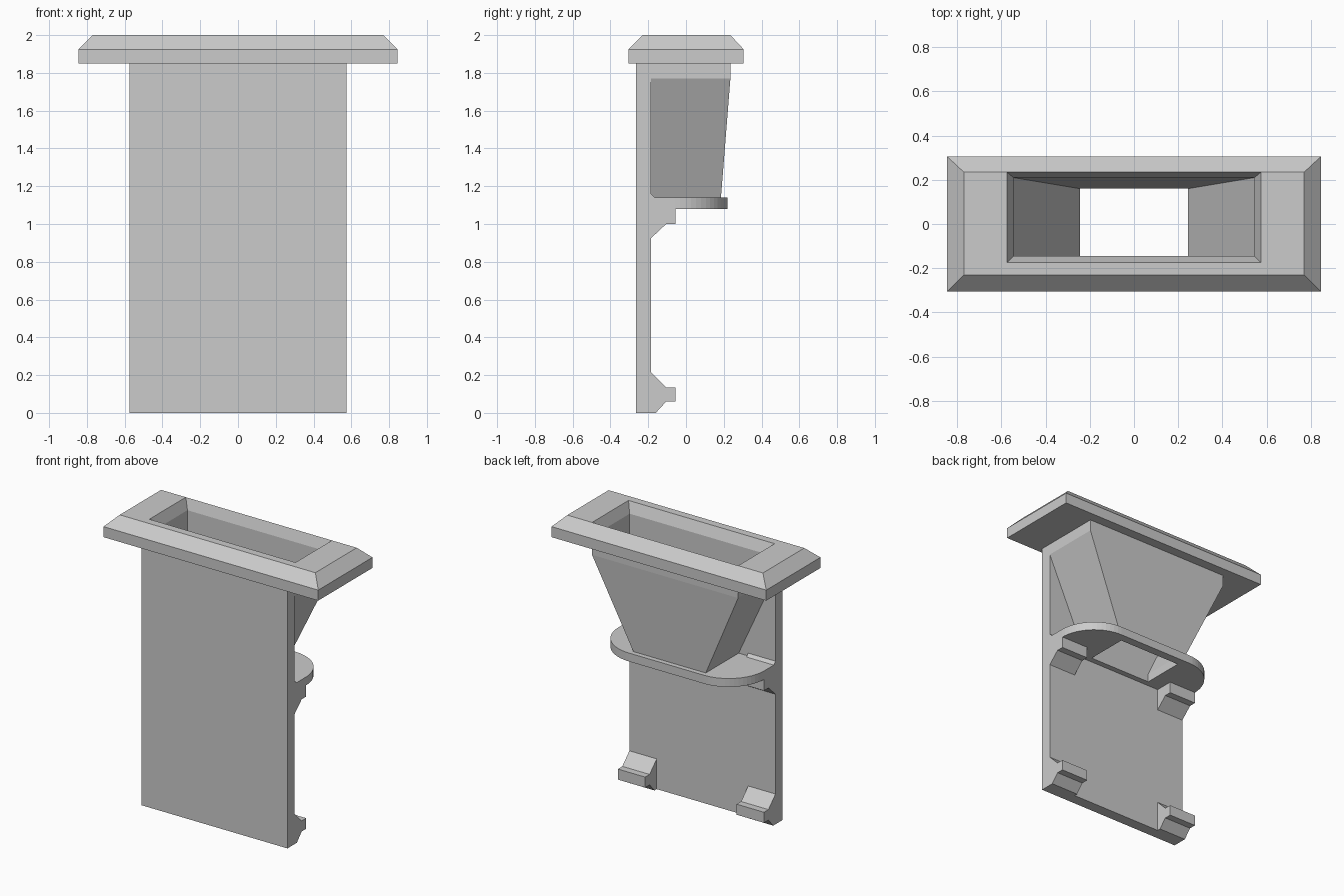
import bpy, bmesh, math

cube = bpy.data.objects.get("Cube")
if cube:
    bpy.data.objects.remove(cube, do_unlink=True)

# Single grey material
grey = bpy.data.materials.new("plain_grey")
grey.use_nodes = True
colour = (0.6, 0.6, 0.6, 1)
grey.diffuse_color = colour
grey.node_tree.nodes["Principled BSDF"].inputs["Base Color"].default_value = colour

HALF = 0.575                  # half width of the panel and plate
FRONT, BACK = -0.265, -0.185  # panel faces
PLATE_Z, PLATE_TOP = 1.08, 1.14


def finish(name, bm, mirrored=False):
    bmesh.ops.recalc_face_normals(bm, faces=bm.faces)
    if mirrored:              # open the seam on the mirror plane
        seam = [f for f in bm.faces if all(abs(v.co.x) < 1e-5 for v in f.verts)]
        bmesh.ops.delete(bm, geom=seam, context='FACES')
    mesh = bpy.data.meshes.new(name)
    bm.to_mesh(mesh)
    bm.free()
    mesh.materials.append(grey)
    obj = bpy.data.objects.new(name, mesh)
    bpy.context.collection.objects.link(obj)
    if mirrored:
        obj.modifiers.new("Mirror", 'MIRROR').use_clip = True
    return obj


def prism(name, points, offset, mirrored=False):
    """Extrude a closed 3D outline along an offset."""
    bm = bmesh.new()
    face = bm.faces.new([bm.verts.new(p) for p in points])
    new = bmesh.ops.extrude_face_region(bm, geom=[face], use_keep_orig=True)["geom"]
    verts = [g for g in new if isinstance(g, bmesh.types.BMVert)]
    bmesh.ops.translate(bm, verts=verts, vec=offset)
    return finish(name, bm, mirrored)


def rectangle_loft(name, sections):
    """Skin rectangular sections given as half width, front y, back y, z."""
    bm = bmesh.new()
    rings = [[bm.verts.new(p) for p in ((-w, a, z), (w, a, z), (w, b, z), (-w, b, z))]
             for w, a, b, z in sections]
    for low, high in zip(rings, rings[1:]):
        for i in range(4):
            j = (i + 1) % 4
            bm.faces.new((low[i], low[j], high[j], high[i]))
    return finish(name, bm)


# Flat front panel
prism("front_panel",
      [(-HALF, FRONT, 0), (HALF, FRONT, 0), (HALF, BACK, 0), (-HALF, BACK, 0)],
      (0, 0, 1.85))

# Hopper with chamfered rim: up the outside, over the rim, down the inside
rectangle_loft("hopper_and_rim", [
    (0.285, BACK, 0.185, PLATE_TOP),
    (HALF, BACK, 0.235, 1.77),
    (HALF, BACK, 0.235, 1.85),
    (0.845, -0.305, 0.305, 1.85),
    (0.845, -0.305, 0.305, 1.925),
    (0.77, -0.23, 0.235, 2.0),
    (HALF, -0.175, 0.235, 2.0),
    (0.545, -0.145, 0.21, 1.925),
    (0.545, -0.145, 0.21, 1.77),
    (0.245, -0.145, 0.16, PLATE_TOP),
])

# Rounded outlet plate with a rectangular hole
radius = 0.28
arc = [math.radians(90 - a) for a in range(0, 91, 6)]
outline = [(0, 0.22)]
outline += [(HALF - radius + radius * math.cos(a), -0.06 + radius * math.sin(a)) for a in arc]
outline += [(HALF, BACK), (0, BACK), (0, -0.145), (0.245, -0.145), (0.245, 0.16), (0, 0.16)]
prism("outlet_plate", [(x, y, PLATE_Z) for x, y in outline],
      (0, 0, PLATE_TOP - PLATE_Z), True)

# Clips and small fillets on the back of the panel
profiles = {
    "lower_clips": [(BACK, 0), (-0.16, 0), (-0.105, 0.06), (-0.055, 0.06),
                    (-0.055, 0.135), (-0.105, 0.135), (BACK, 0.215)],
    "upper_clips": [(BACK, 0.925), (-0.105, 1.0), (-0.055, 1.0),
                    (-0.055, PLATE_Z), (BACK, PLATE_Z)],
    "plate_fillets": [(BACK, PLATE_TOP), (-0.165, PLATE_TOP), (BACK, 1.16)],
}
for name, profile in profiles.items():
    prism(name, [(0.36, y, z) for y, z in profile], (HALF - 0.36, 0, 0), True)
